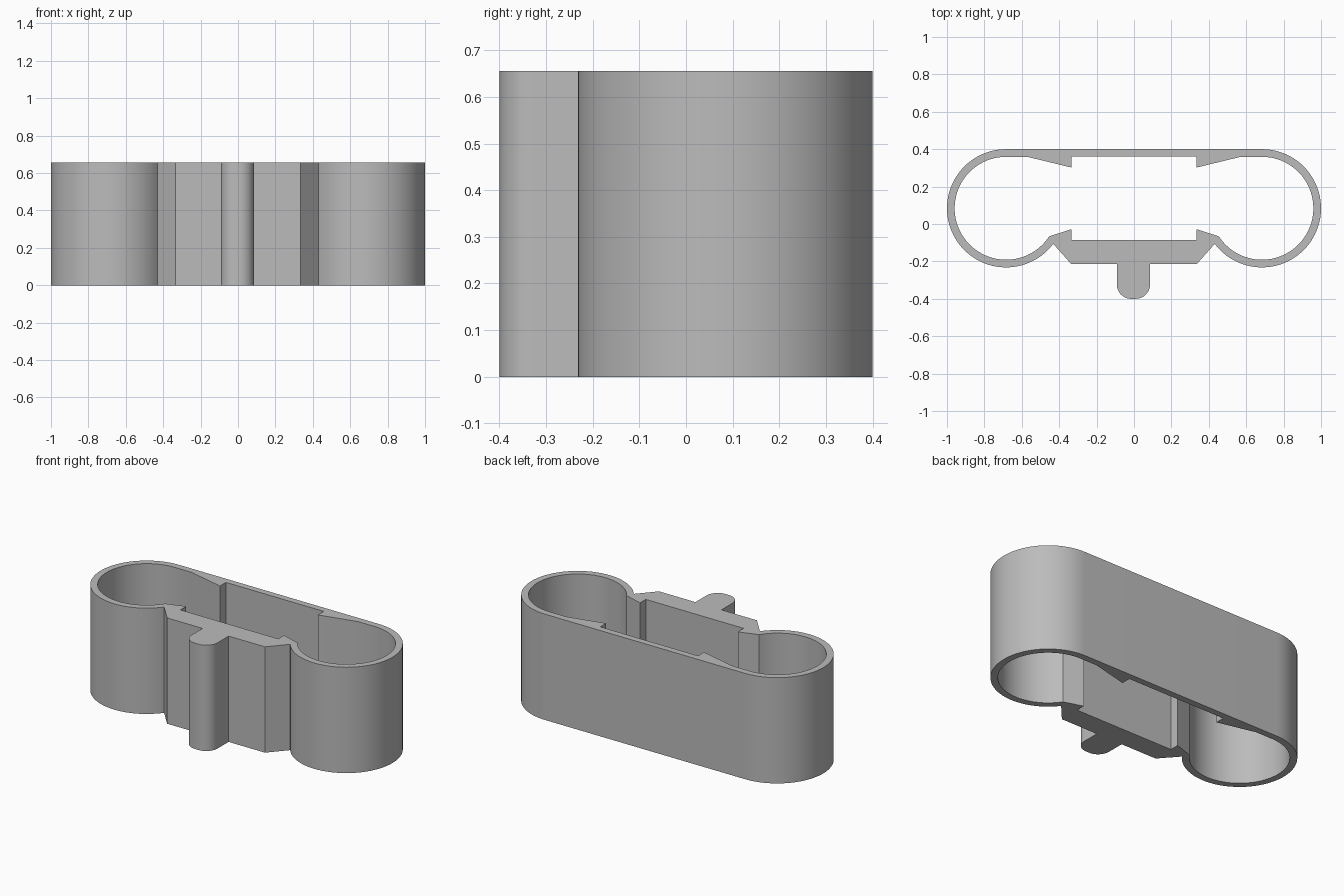
import bpy, bmesh
from math import cos, sin, radians
from mathutils import Vector

cube = bpy.data.objects.get("Cube")
if cube:
    bpy.data.objects.remove(cube, do_unlink=True)

HEIGHT = 0.655
LOBE = (0.684, 0.084)   # centre of the round end
OUTER_R, INNER_R = 0.316, 0.275


def arc(centre, radius, start, end, steps):
    """Points along an arc, angles in degrees."""
    angles = [radians(start + (end - start) * i / steps) for i in range(steps + 1)]
    return [(centre[0] + radius * cos(a), centre[1] + radius * sin(a)) for a in angles]


def mirrored(half):
    """Close a right-hand half outline with its mirror image."""
    return half + [(-x, y) for x, y in reversed(half)]


def extrude_profile(name, loops, height, material):
    """Fill the area between closed loops and extrude it upward."""
    bm = bmesh.new()
    for loop in loops:
        verts = [bm.verts.new((x, y, 0)) for x, y in loop]
        for a, b in zip(verts, verts[1:] + verts[:1]):
            bm.edges.new((a, b))
    bmesh.ops.triangle_fill(bm, edges=bm.edges[:], use_beauty=True, normal=Vector((0, 0, 1)))
    result = bmesh.ops.extrude_face_region(bm, geom=bm.faces[:], use_keep_orig=True)
    top = [v for v in result["geom"] if isinstance(v, bmesh.types.BMVert)]
    bmesh.ops.translate(bm, verts=top, vec=(0, 0, height))
    bmesh.ops.recalc_face_normals(bm, faces=bm.faces[:])
    mesh = bpy.data.meshes.new(name)
    bm.to_mesh(mesh)
    bm.free()
    mesh.materials.append(material)
    obj = bpy.data.objects.new(name, mesh)
    bpy.context.collection.objects.link(obj)
    bpy.ops.object.select_all(action="DESELECT")
    obj.select_set(True)
    bpy.context.view_layer.objects.active = obj
    bpy.ops.object.shade_smooth_by_angle(angle=radians(30))
    return obj


grey = bpy.data.materials.new("light grey")
grey.use_nodes = True
colour = (0.5, 0.5, 0.5, 1)
grey.diffuse_color = colour
grey.node_tree.nodes["Principled BSDF"].inputs["Base Color"].default_value = colour

# Outer wall: round lobe, notch, tapered front block
outer_half = arc(LOBE, OUTER_R, 90, -143, 56) + [(0.335, -0.215)]

# Front tab with rounded corners, slightly off centre
tab_x, tab_half, tab_r, tab_end = -0.003, 0.089, 0.077, -0.4
inset = tab_half - tab_r
tab = [(tab_x + tab_half, -0.215)]
tab += arc((tab_x + inset, tab_end + tab_r), tab_r, 0, -90, 12)
tab += arc((tab_x - inset, tab_end + tab_r), tab_r, -90, -180, 12)
tab += [(tab_x - tab_half, -0.215)]
outer = outer_half + tab + [(-x, y) for x, y in reversed(outer_half)]

# Inner cavity: barbed hooks on the back wall and front block
inner_half = [(0.335, 0.36), (0.335, 0.302), (0.57, 0.359)]
inner_half += arc(LOBE, INNER_R, 90, -147, 56)
inner_half += [(0.335, -0.028), (0.335, -0.085)]

extrude_profile("clip_body", [outer, mirrored(inner_half)], HEIGHT, grey)
